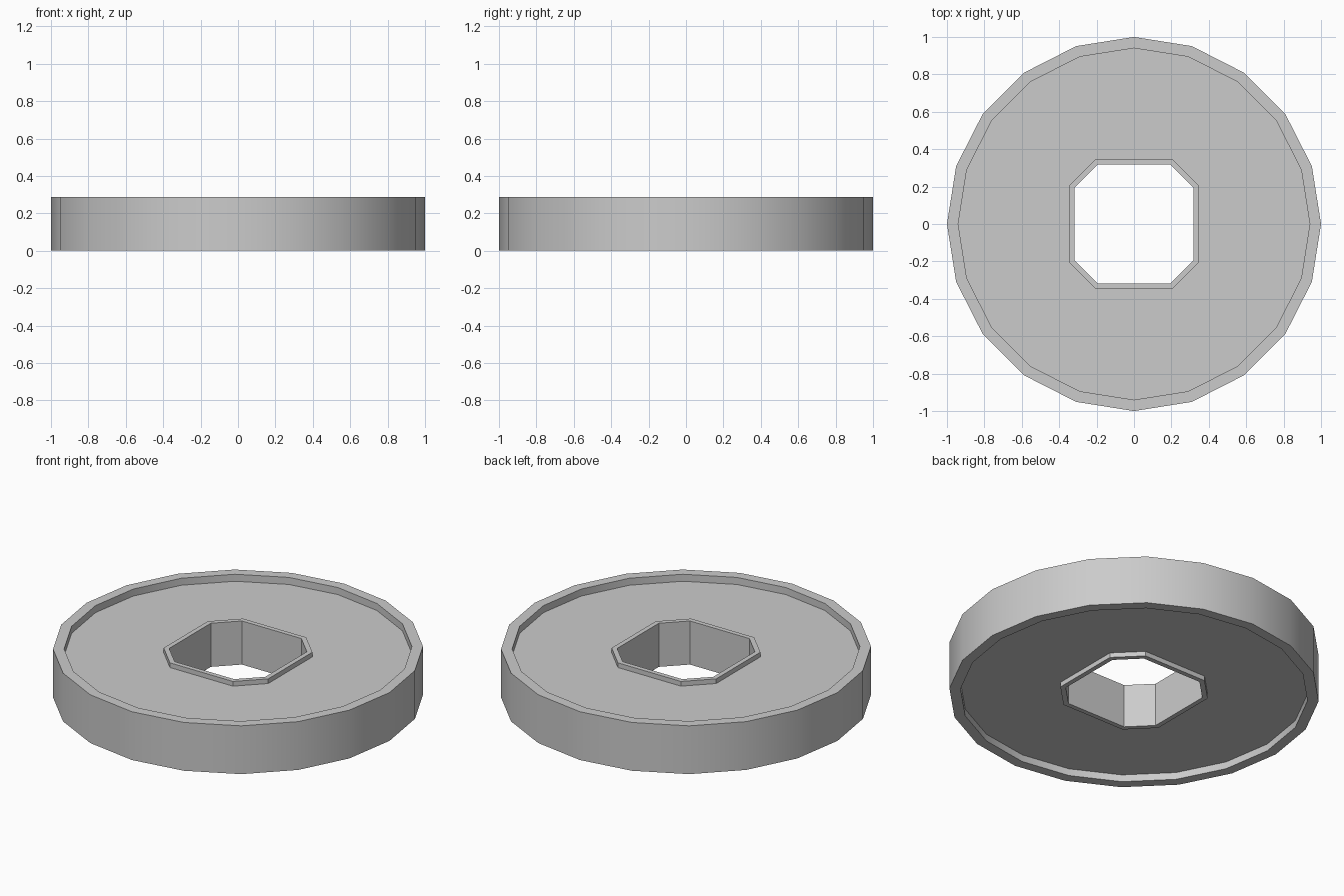
import bpy, bmesh, math

if "Cube" in bpy.data.objects:
    bpy.data.objects.remove(bpy.data.objects["Cube"])

H = 0.288        # overall height
FLOOR = 0.042    # recess depth on each face
LIP = 0.014      # hub lip sits slightly below the rim


def circle(r, n=20):
    return [(r * math.cos(2 * math.pi * i / n), r * math.sin(2 * math.pi * i / n)) for i in range(n)]


def octagon(a, b):
    # square of half-width a with chamfered corners
    return [(a, -b), (a, b), (b, a), (-b, a), (-a, b), (-a, -b), (-b, -a), (b, -a)]


bm = bmesh.new()


def ring(points, z):
    return [bm.verts.new((x, y, z)) for x, y in points]


def skin(rings):
    for r0, r1 in zip(rings, rings[1:]):
        n = len(r0)
        for i in range(n):
            j = (i + 1) % n
            bm.faces.new((r0[i], r0[j], r1[j], r1[i]))


def loop_edges(r):
    return [bm.edges.get((r[i], r[(i + 1) % len(r)])) for i in range(len(r))]


# outer rim: from lower recess floor, around the outside, to upper floor
outer, inner = circle(1.0), circle(0.94)
rim = [ring(inner, FLOOR), ring(inner, 0), ring(outer, 0),
       ring(outer, H), ring(inner, H), ring(inner, H - FLOOR)]
skin(rim)

# octagonal hub lip and through hole
lip, hole = octagon(0.345, 0.208), octagon(0.317, 0.196)
hub = [ring(lip, FLOOR), ring(lip, LIP), ring(hole, LIP),
       ring(hole, H - LIP), ring(lip, H - LIP), ring(lip, H - FLOOR)]
skin(hub)

# recessed floors between rim and hub
for k in (0, -1):
    bmesh.ops.triangle_fill(bm, use_beauty=True, use_dissolve=False,
                            edges=loop_edges(rim[k]) + loop_edges(hub[k]),
                            normal=(0, 0, -1 if k == 0 else 1))

bmesh.ops.recalc_face_normals(bm, faces=bm.faces[:])
mesh = bpy.data.meshes.new("wheel_disc")
bm.to_mesh(mesh)
bm.free()
disc = bpy.data.objects.new("wheel_disc", mesh)
bpy.context.collection.objects.link(disc)
bpy.context.view_layer.objects.active = disc
disc.select_set(True)
bpy.ops.object.shade_smooth_by_angle(angle=math.radians(30))
